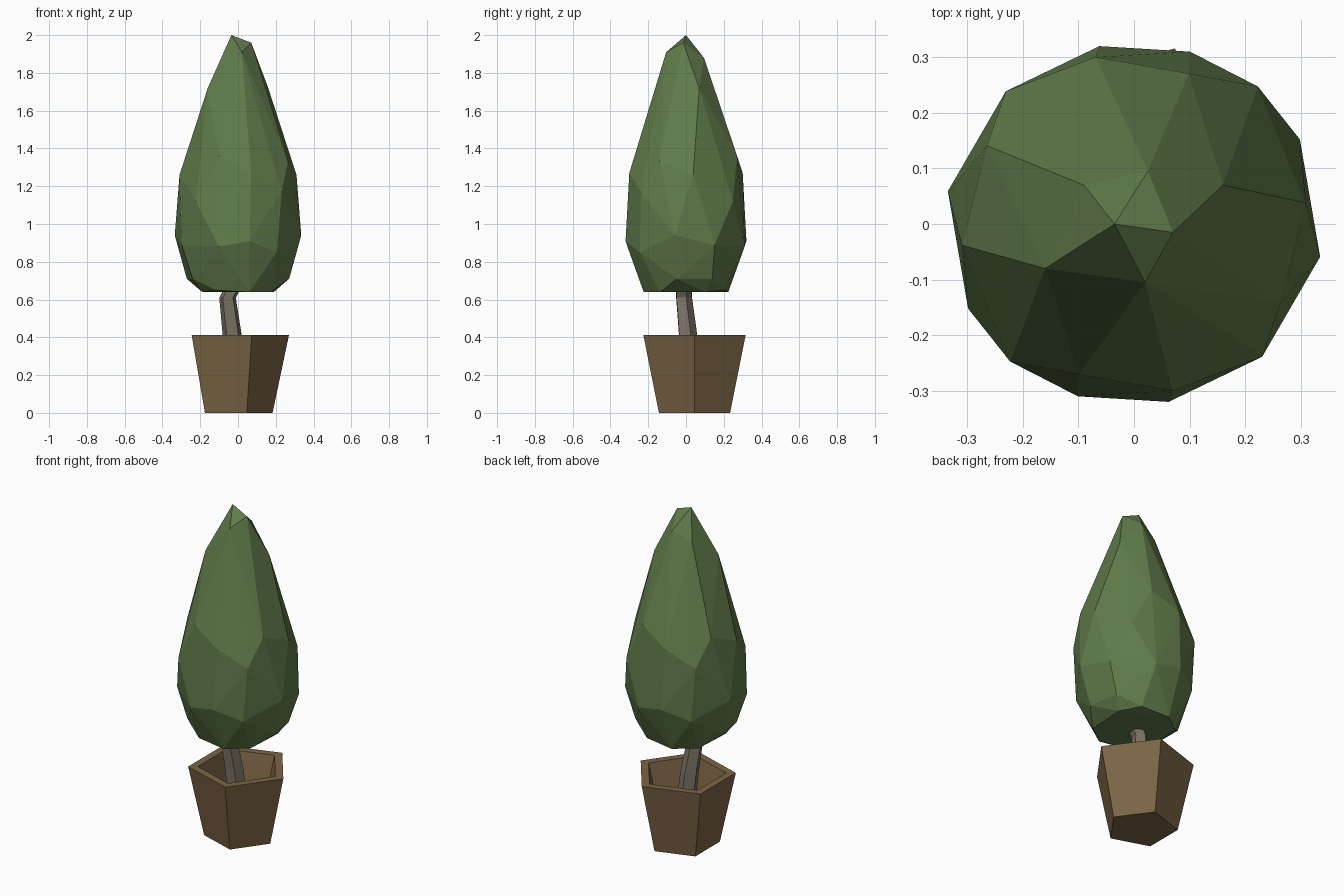
import bpy, bmesh
from math import radians, cos, sin
from mathutils import Vector

if "Cube" in bpy.data.objects:
    bpy.data.objects.remove(bpy.data.objects["Cube"])


def material(name, rgb):
    m = bpy.data.materials.new(name)
    m.diffuse_color = (*rgb, 1)
    m.use_nodes = True
    m.node_tree.nodes["Principled BSDF"].inputs["Base Color"].default_value = m.diffuse_color
    return m


def finish(bm, name, mat):
    bmesh.ops.recalc_face_normals(bm, faces=bm.faces)
    me = bpy.data.meshes.new(name)
    bm.to_mesh(me)
    bm.free()
    me.materials.append(mat)
    ob = bpy.data.objects.new(name, me)
    bpy.context.collection.objects.link(ob)
    return ob


def polar(deg, r, z, cx=0, cy=0):
    a = radians(deg)
    return Vector((cx + r * cos(a), cy + r * sin(a), z))


def loft(name, sections, sides, mat, phase=0):
    """Capped skin through polygon sections (x, y, z, radius)."""
    bm = bmesh.new()
    rings = [[bm.verts.new(polar(phase + 360 * i / sides, r, z, x, y))
              for i in range(sides)] for x, y, z, r in sections]
    for a, b in zip(rings, rings[1:]):
        for i in range(sides):
            j = (i + 1) % sides
            bm.faces.new((a[i], a[j], b[j], b[i]))
    bm.faces.new(rings[0][::-1])
    bm.faces.new(rings[-1])
    return finish(bm, name, mat)


green = material("leaf_green", (0.12, 0.20, 0.07))
brown = material("pot_brown", (0.20, 0.13, 0.06))
bark = material("bark", (0.20, 0.17, 0.13))

# Five-sided hollow pot: outside, rim, inside wall, inner floor
px, py = -0.015, 0.045
loft("pot", [(px, py, 0, 0.198), (px, py, 0.413, 0.285),
             (px, py, 0.413, 0.232), (px, py, 0.17, 0.17)], 5, brown)

# Crooked trunk
loft("trunk", [(-0.01, 0.02, 0.17, 0.056), (-0.03, 0.007, 0.41, 0.053),
               (-0.055, -0.014, 0.61, 0.046), (0.02, -0.015, 0.75, 0.045)],
     5, bark, 20)

# Faceted crown: half of the points (angle, radius, z), turned 180 degrees
half = [(250, .288, 1.36), (332, .300, 1.33), (283, .308, 1.27), (7, .312, 1.26),
        (350, .340, .94), (281, .326, .91), (252, .326, .88), (27, .335, .89),
        (314, .332, 1.17), (48, .333, 1.12), (310, .320, .85),
        (350, .275, .71), (30, .277, .71),
        (285, .232, .64), (322, .225, .64), (28, .215, .64), (240, .235, .65)]
# Uneven tip
tip = [(-.035, 0, 2), (.07, -.015, 1.96), (.025, .095, 1.88), (.02, -.105, 1.91),
       (-.09, .07, 1.83), (-.16, -.08, 1.72), (.16, .07, 1.72)]
bm = bmesh.new()
for a, r, z in half:
    for turn in (0, 180):
        bm.verts.new(polar(a + turn, r, z))
for p in tip:
    bm.verts.new(p)
hull = bmesh.ops.convex_hull(bm, input=bm.verts)
loose = [v for v in bm.verts if not v.link_faces]
bmesh.ops.delete(bm, geom=loose, context='VERTS')
finish(bm, "crown", green)
